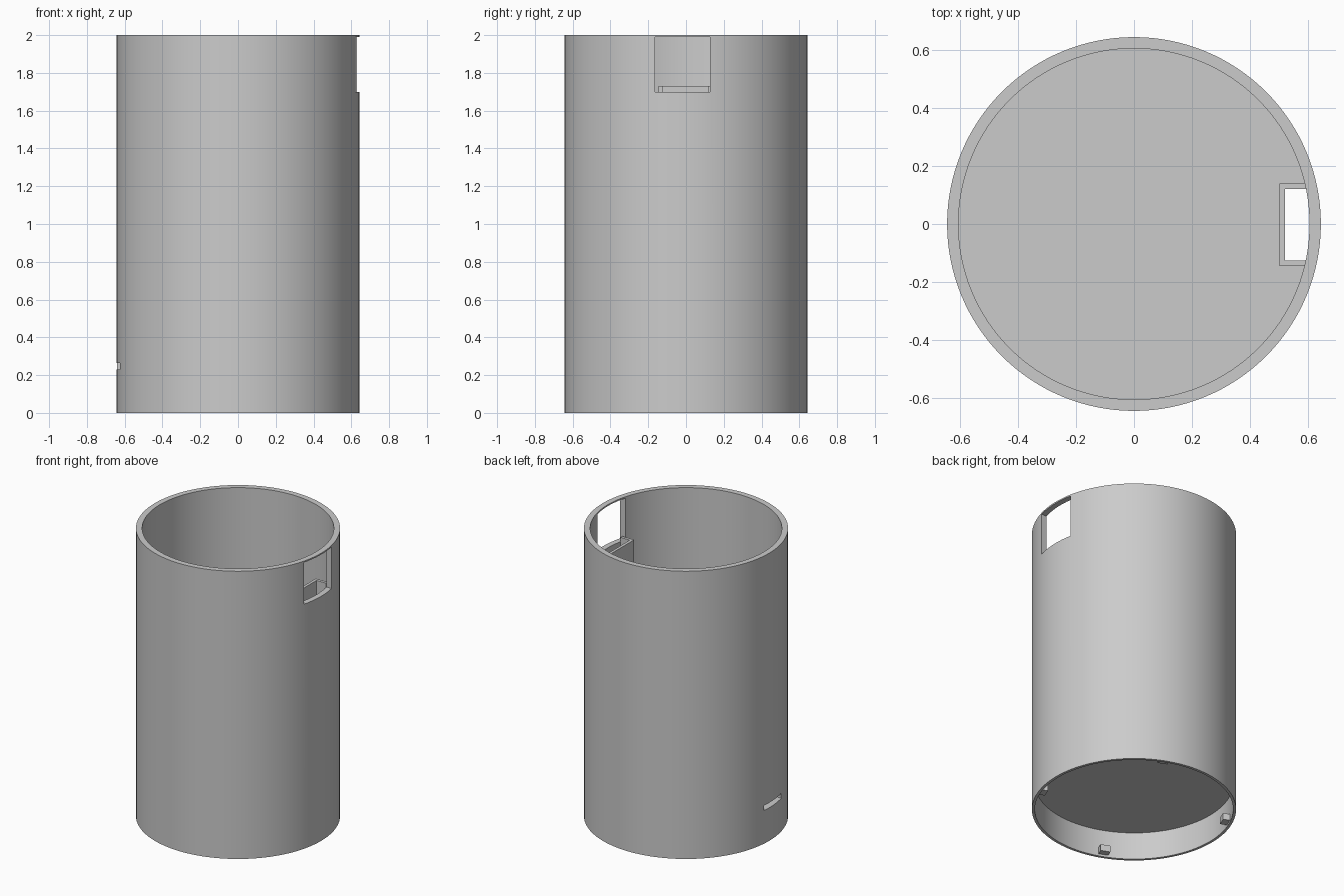
import bpy, bmesh, math
from mathutils import Matrix, Vector

old = bpy.data.objects.get("Cube")
if old:
    bpy.data.objects.remove(old, do_unlink=True)

SEGMENTS = 128
OUTER, INNER, SKIRT = 0.643, 0.604, 0.625
HEIGHT, FLOOR_LOW, FLOOR_TOP = 2.0, 0.19, 0.23
DUCT_TOP = 1.73

grey = bpy.data.materials.new("plain grey")
grey.use_nodes = True
colour = (0.6, 0.6, 0.6, 1)
grey.diffuse_color = colour
grey.node_tree.nodes["Principled BSDF"].inputs["Base Color"].default_value = colour


def add_object(name, bm):
    bmesh.ops.recalc_face_normals(bm, faces=bm.faces)
    mesh = bpy.data.meshes.new(name)
    bm.to_mesh(mesh)
    bm.free()
    mesh.materials.append(grey)
    obj = bpy.data.objects.new(name, mesh)
    bpy.context.collection.objects.link(obj)
    return obj


def box(name, low, high, turn=0):
    """Box between two corners, turned about the z axis."""
    low, high = Vector(low), Vector(high)
    bm = bmesh.new()
    bmesh.ops.create_cube(bm, size=1)
    bmesh.ops.scale(bm, vec=high - low, verts=bm.verts)
    bmesh.ops.translate(bm, vec=(low + high) / 2, verts=bm.verts)
    bmesh.ops.rotate(bm, matrix=Matrix.Rotation(turn, 3, 'Z'), verts=bm.verts)
    return add_object(name, bm)


def ring(name, profile):
    """Closed (radius, z) profile turned around the z axis."""
    bm = bmesh.new()
    loops = []
    for i in range(SEGMENTS):
        a = 2 * math.pi * i / SEGMENTS
        loops.append([bm.verts.new((r * math.cos(a), r * math.sin(a), z)) for r, z in profile])
    for i, here in enumerate(loops):
        after = loops[(i + 1) % SEGMENTS]
        for j in range(len(profile)):
            k = (j + 1) % len(profile)
            bm.faces.new((here[j], after[j], after[k], here[k]))
    return add_object(name, bm)


def select_only(obj):
    bpy.ops.object.select_all(action='DESELECT')
    obj.select_set(True)
    bpy.context.view_layer.objects.active = obj


def cut(obj, low, high):
    cutter = box("cutter", low, high)
    cutter.hide_render = True
    mod = obj.modifiers.new("cut", 'BOOLEAN')
    mod.operation = 'DIFFERENCE'
    mod.solver = 'EXACT'
    mod.object = cutter
    select_only(obj)
    bpy.ops.object.modifier_apply(modifier=mod.name)
    bpy.data.objects.remove(cutter, do_unlink=True)


# Cylinder wall with a thinner skirt under the floor
wall = ring("outer_wall", [
    (SKIRT, 0), (OUTER, 0), (OUTER, HEIGHT), (INNER, HEIGHT),
    (INNER, FLOOR_LOW), (SKIRT, FLOOR_LOW)])

# Window near the rim and narrow slot just above the floor
cut(wall, (0.4, -0.165, 1.7), (0.8, 0.128, 1.99))
cut(wall, (-0.8, -0.155, FLOOR_TOP), (-0.4, 0.056, 0.265))

# Floor disc with an opening beneath the duct
bm = bmesh.new()
bmesh.ops.create_cone(bm, cap_ends=True, segments=SEGMENTS, radius1=INNER,
                      radius2=INNER, depth=FLOOR_TOP - FLOOR_LOW)
bmesh.ops.translate(bm, vec=(0, 0, (FLOOR_LOW + FLOOR_TOP) / 2), verts=bm.verts)
floor = add_object("floor", bm)
cut(floor, (0.52, -0.125, 0.1), (0.8, 0.12, 0.4))

for obj in (wall, floor):
    select_only(obj)
    bpy.ops.object.shade_smooth_by_angle(angle=math.radians(30))

# Three-sided duct from the floor opening up to the window
bm = bmesh.new()
outline = [(0.592, -0.145), (0.5, -0.145), (0.5, 0.14), (0.592, 0.14),
           (0.592, 0.12), (0.52, 0.12), (0.52, -0.125), (0.592, -0.125)]
base = bm.faces.new([bm.verts.new((x, y, FLOOR_LOW)) for x, y in outline])
grown = bmesh.ops.extrude_face_region(bm, geom=[base], use_keep_orig=True)
top = [v for v in grown["geom"] if isinstance(v, bmesh.types.BMVert)]
bmesh.ops.translate(bm, vec=(0, 0, DUCT_TOP - FLOOR_LOW), verts=top)
add_object("duct", bm)

# Locking pegs inside the skirt
for i in range(4):
    box(f"locking_peg_{i + 1}", (0.58, -0.032, 0.015), (0.634, 0.032, 0.06),
        math.radians(68 + 90 * i))
